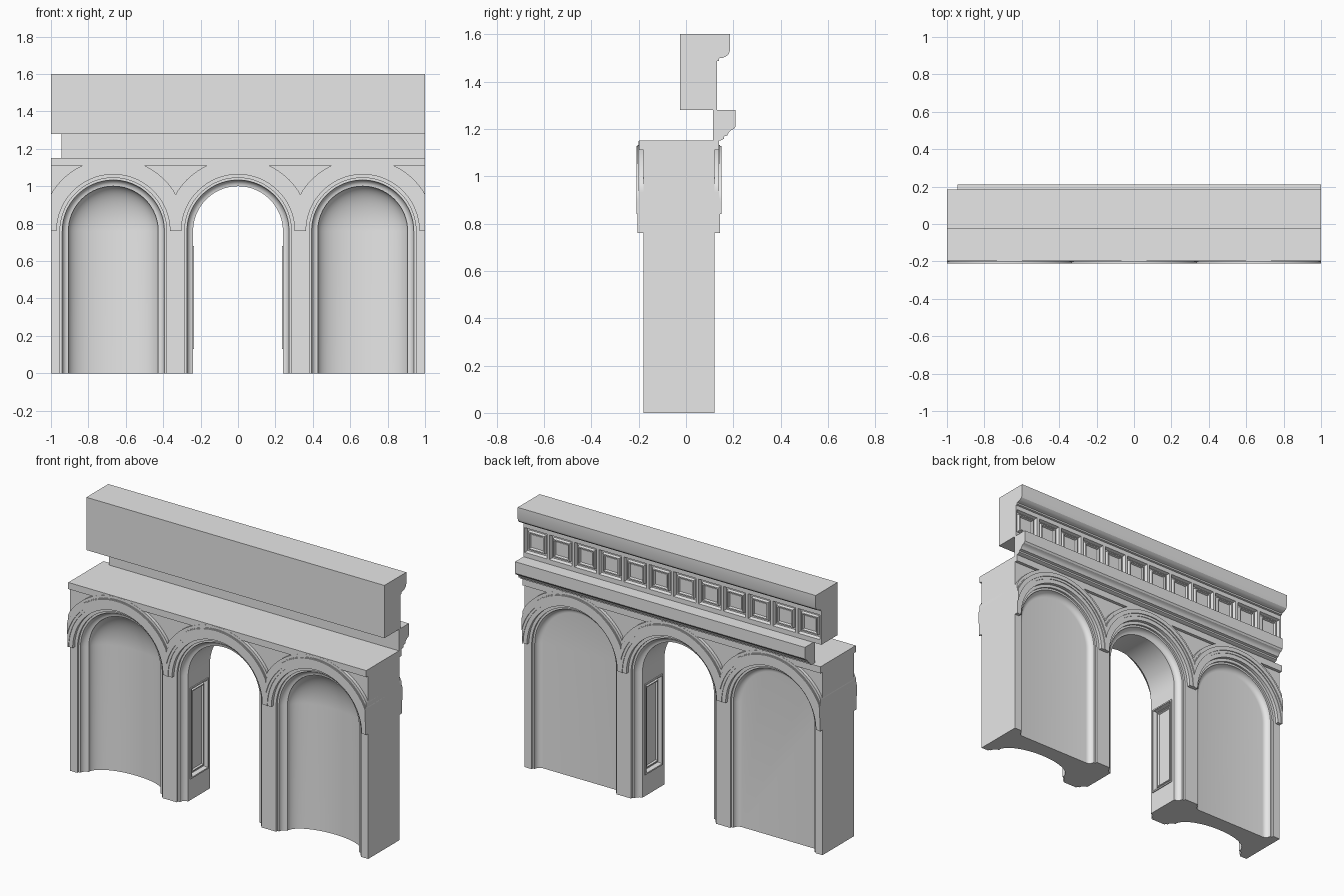
import bpy, bmesh
from math import sin, cos, pi, acos

cube = bpy.data.objects.get("Cube")
if cube:
    bpy.data.objects.remove(cube, do_unlink=True)

stone = bpy.data.materials.new("grey stone")
stone.use_nodes = True
stone.diffuse_color = (0.8, 0.8, 0.8, 1)
stone.node_tree.nodes["Principled BSDF"].inputs["Base Color"].default_value = (0.8, 0.8, 0.8, 1)

BAY = 2 / 3            # bay width
HALF = BAY / 2
SPRING = 0.76          # height where the arches start
MID = -0.03            # middle plane of the wall
OPEN, STEP = 0.24, 0.285


def finish(name, bm, smooth=False):
    bmesh.ops.recalc_face_normals(bm, faces=bm.faces)
    me = bpy.data.meshes.new(name)
    bm.to_mesh(me)
    bm.free()
    me.materials.append(stone)
    ob = bpy.data.objects.new(name, me)
    bpy.context.collection.objects.link(ob)
    if smooth:
        smooth_object(ob)
    return ob


def smooth_object(ob):
    bpy.ops.object.select_all(action='DESELECT')
    ob.select_set(True)
    bpy.context.view_layer.objects.active = ob
    bpy.ops.object.shade_smooth_by_angle(angle=0.5)


def add_box(bm, lo, hi):
    verts = bmesh.ops.create_cube(bm, size=1)["verts"]
    for v in verts:
        v.co = [a + (c + 0.5) * (b - a) for a, b, c in zip(lo, hi, v.co)]
    return {f for v in verts for f in v.link_faces}


def box(name, lo, hi):
    bm = bmesh.new()
    add_box(bm, lo, hi)
    return finish(name, bm)


def skin(bm, rows, closed=True):
    """Join rows of points by quads and cap both ends."""
    loops = [[bm.verts.new(p) for p in row] for row in rows]
    n = len(loops[0])
    for a, b in zip(loops, loops[1:]):
        for i in range(n):
            j = (i + 1) % n
            bm.faces.new((a[i], a[j], b[j], b[i]))
    bm.faces.new(loops[0])
    bm.faces.new(loops[-1])


def arch_cutter(name, cx, sections):
    """Arch-shaped solid whose radius changes along y."""
    rows = []
    for r, y in sections:
        row = [(cx + r, y, -0.05)]
        row += [(cx + r * cos(pi * i / 40), y, SPRING + r * sin(pi * i / 40)) for i in range(41)]
        rows.append(row + [(cx - r, y, -0.05)])
    bm = bmesh.new()
    skin(bm, rows)
    ob = finish(name, bm)
    ob.hide_render = True
    return ob


def ring(bm, cx, r0, r1, depth):
    """Half ring through the wall, trimmed at the bay edges."""
    start = acos(min(1, HALF / r0))
    rows = []
    for i in range(49):
        a = start + (pi - 2 * start) * i / 48
        pts = []
        for r, s in ((r0, -1), (r1, -1), (r1, 1), (r0, 1)):
            x = max(-HALF, min(HALF, r * cos(a)))
            pts.append((cx + x, MID + s * depth, SPRING + r * sin(a)))
        rows.append(pts)
    skin(bm, rows)


def extrude_x(name, profile, x0, x1):
    bm = bmesh.new()
    skin(bm, [[(x, y, z) for y, z in profile] for x in (x0, x1)])
    return finish(name, bm, True)


def inset_steps(bm, face, steps):
    for thickness, depth in steps:
        bmesh.ops.inset_individual(bm, faces=[face], thickness=thickness, depth=depth)


# Jamb moulding: a square step, then a quarter roll (radius, depth behind face)
jamb = [(STEP, -0.03), (STEP, 0.012), (0.277, 0.012)]
jamb += [(OPEN + 0.033 * cos(t * pi / 12), 0.012 + 0.033 * sin(t * pi / 12)) for t in range(7)]
FRONT, BACK = MID - 0.15, MID + 0.15
front_jamb = [(r, FRONT + d) for r, d in jamb]
back_jamb = [(r, BACK - d) for r, d in jamb]

# Wall with passage, niches and back panels cut away
cutters = [arch_cutter("passage_cutter", 0, front_jamb + back_jamb[::-1])]
bowl = [(OPEN * cos(t * pi / 32) + 0.003, FRONT + 0.046 + 0.11 * sin(t * pi / 32)) for t in range(1, 17)]
for side, label in ((-1, "right"), (1, "left")):
    cutters.append(arch_cutter(label + "_niche_cutter", side * BAY, front_jamb + bowl))
    cutters.append(arch_cutter(label + "_back_cutter", side * BAY, back_jamb))
    recess = box(label + "_recess_cutter", (min(side * 0.2, side * 0.28), MID - 0.08, 0.14),
                 (max(side * 0.2, side * 0.28), MID + 0.08, 0.67))
    recess.hide_render = True
    cutters.append(recess)

wall = box("arcade_wall", (-1, FRONT, 0), (1, BACK, 1.14))
for cutter in cutters:
    mod = wall.modifiers.new(cutter.name, 'BOOLEAN')
    mod.operation = 'DIFFERENCE'
    mod.solver = 'EXACT'
    mod.object = cutter
bpy.context.view_layer.update()
carved = bpy.data.meshes.new_from_object(wall.evaluated_get(bpy.context.evaluated_depsgraph_get()))
wall.modifiers.clear()
wall.data = carved
for cutter in cutters:
    bpy.data.objects.remove(cutter, do_unlink=True)
smooth_object(wall)

# Band along the top of the wall, on both faces
box("wall_top_band", (-1, MID - 0.169, 1.11), (1, MID + 0.169, 1.15))

# Stepped arch mouldings, shared by the front and the back
for i, label in enumerate(("right", "middle", "left")):
    bm = bmesh.new()
    for r0, r1, depth in ((0.303, 0.388, 0.17), (0.328, 0.372, 0.174), (0.343, 0.368, 0.18)):
        ring(bm, (i - 1) * BAY, r0, r1, depth)
    finish(label + "_arch_moulding", bm, True)

# Framed panels inside the passage
for side, label in ((-1, "right"), (1, "left")):
    bm = bmesh.new()
    xs = sorted((side * 0.234, side * 0.275))
    faces = add_box(bm, (xs[0], MID - 0.085, 0.13), (xs[1], MID + 0.085, 0.68))
    face = min(faces, key=lambda f: abs(f.calc_center_median().x))
    inset_steps(bm, face, ((0.012, 0), (0.008, -0.025), (0.014, 0), (0.006, 0.012),
                           (0.008, 0), (0.006, -0.01)))
    finish(label + "_passage_panel", bm)

# Lower cornice on the back
extrude_x("lower_cornice", [(0.115, 1.28), (0.21, 1.28), (0.21, 1.21), (0.203, 1.2), (0.19, 1.195),
                            (0.18, 1.185), (0.175, 1.172), (0.16, 1.168), (0.16, 1.158),
                            (0.145, 1.15), (0.115, 1.15)], -0.945, 1)

# Attic block with its cornice
box("attic_core", (-1, -0.025, 1.28), (1, 0.095, 1.5))
extrude_x("upper_cornice", [(-0.025, 1.6), (0.185, 1.6), (0.185, 1.53), (0.18, 1.515), (0.168, 1.505),
                            (0.155, 1.5), (0.14, 1.498), (0.14, 1.488), (0.13, 1.485), (0.09, 1.485),
                            (0.09, 1.5), (-0.025, 1.5)], -1, 1)

# Frieze of square coffers between two plain strips
TILE = BAY / 4
LOW = 1.3
box("frieze_lower_strip", (-1, 0.09, 1.28), (1, 0.13, LOW))
box("frieze_upper_strip", (-1, 0.09, LOW + TILE), (1, 0.13, 1.49))
bm = bmesh.new()
for i in range(12):
    x = -1 + i * TILE
    faces = add_box(bm, (x, 0.09, LOW), (x + TILE, 0.13, LOW + TILE))
    face = max(faces, key=lambda f: f.calc_center_median().y)
    inset_steps(bm, face, ((0.012, 0), (0.008, -0.02), (0.016, 0), (0.006, 0.016),
                           (0.01, 0), (0.006, -0.014), (0.004, 0.006)))
finish("frieze_coffers", bm)
